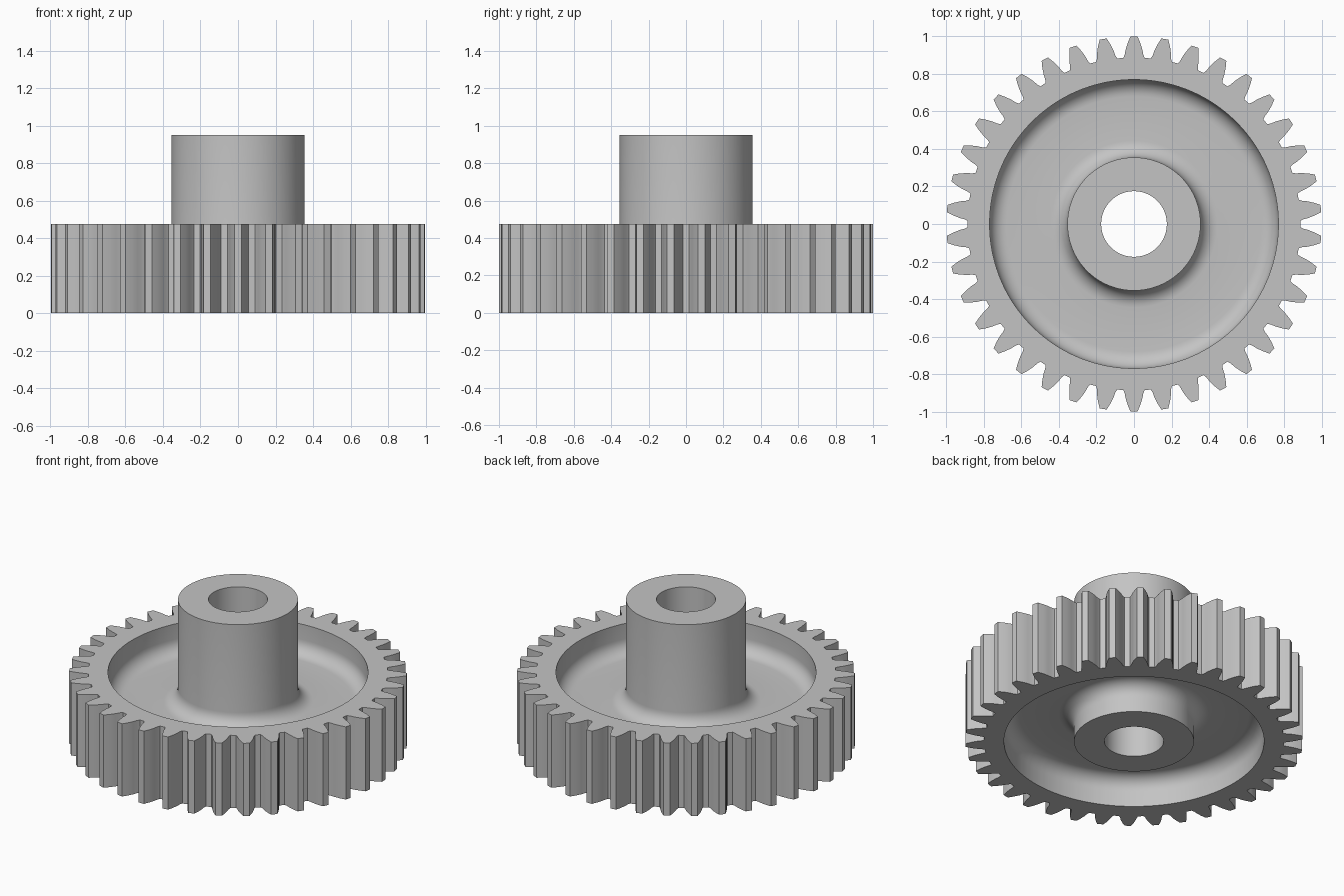
import bpy, bmesh
from math import sin, cos, tan, acos, pi, radians

cube = bpy.data.objects.get("Cube")
if cube:
    bpy.data.objects.remove(cube, do_unlink=True)

# Main dimensions
TEETH = 38
TIP_R, PITCH_R, ROOT_R = 1.0, 0.95, 0.8875
BASE_R = PITCH_R * cos(radians(20))
RIM_R, HUB_R, BORE_R = 0.77, 0.355, 0.175
RIM_H, HUB_H = 0.475, 0.95
WEB_LOW, WEB_HIGH = 0.19, 0.285
FILLET = 0.09


def involute(r):
    a = acos(min(1, BASE_R / r))
    return tan(a) - a


def half_angle(r):
    """Half the angular width of a tooth at radius r."""
    root_blend = 0.008 if r == ROOT_R else 0
    return pi / (2 * TEETH) + involute(PITCH_R) - involute(r) + root_blend


def arc(cx, cz, start, end, steps=8):
    angles = [radians(start + (end - start) * i / steps) for i in range(steps + 1)]
    return [(cx + FILLET * cos(a), cz + FILLET * sin(a)) for a in angles]


# Tooth outline as (radius, angle) columns, one tooth pointing to the back
flank = [ROOT_R, 0.905, 0.93, 0.965, TIP_R]
columns = []
for k in range(TEETH):
    mid = pi / 2 + 2 * pi * k / TEETH
    columns += [(r, mid - half_angle(r)) for r in flank]
    columns += [(r, mid + half_angle(r)) for r in reversed(flank)]

# Closed cross-section; a radius of None follows the tooth outline
rim_c, hub_c = RIM_R - FILLET, HUB_R + FILLET
profile = [(None, 0), (None, RIM_H), (RIM_R, RIM_H)]
profile += arc(rim_c, WEB_HIGH + FILLET, 0, -90)
profile += arc(hub_c, WEB_HIGH + FILLET, -90, -180)
profile += [(HUB_R, HUB_H), (BORE_R, HUB_H), (BORE_R, 0), (HUB_R, 0)]
profile += arc(hub_c, WEB_LOW - FILLET, 180, 90)
profile += arc(rim_c, WEB_LOW - FILLET, 90, 0)
profile += [(RIM_R, 0)]

# Sweep the cross-section round the axis
bm = bmesh.new()
rings = []
for tooth_r, a in columns:
    ring = []
    for r, z in profile:
        r = tooth_r if r is None else r
        ring.append(bm.verts.new((r * cos(a), r * sin(a), z)))
    rings.append(ring)
for i, ring in enumerate(rings):
    nxt = rings[(i + 1) % len(rings)]
    for j in range(len(profile)):
        k = (j + 1) % len(profile)
        bm.faces.new((ring[j], nxt[j], nxt[k], ring[k]))
bmesh.ops.recalc_face_normals(bm, faces=bm.faces)

mesh = bpy.data.meshes.new("spur_gear")
bm.to_mesh(mesh)
bm.free()
gear = bpy.data.objects.new("spur_gear", mesh)
bpy.context.collection.objects.link(gear)

# Plain grey metal
GREY = (0.55, 0.55, 0.55, 1)
mat = bpy.data.materials.new("grey")
mat.use_nodes = True
mat.diffuse_color = GREY
mat.node_tree.nodes["Principled BSDF"].inputs["Base Color"].default_value = GREY
mesh.materials.append(mat)

# Smooth shading with sharp edges kept
bpy.ops.object.select_all(action="DESELECT")
gear.select_set(True)
bpy.context.view_layer.objects.active = gear
bpy.ops.object.shade_smooth_by_angle(angle=radians(30))
